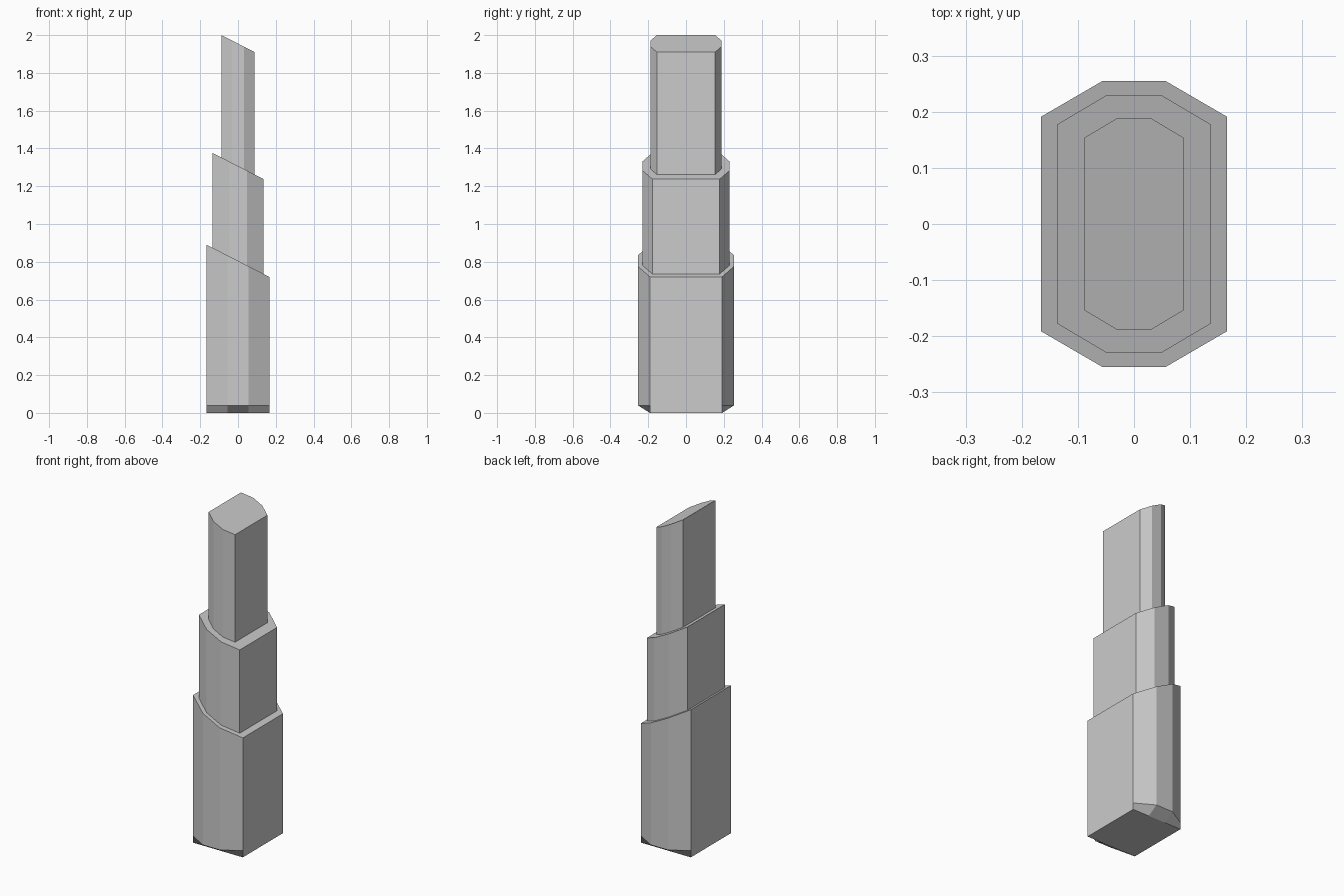
import bpy
import bmesh

if "Cube" in bpy.data.objects:
    bpy.data.objects.remove(bpy.data.objects["Cube"], do_unlink=True)

SLOPE = -0.512  # all roofs fall towards +x

# Half width, half of the narrow end, shoulder y, end y, roof height at x = 0
TIERS = [
    (0.166, 0.056, 0.191, 0.255, 0.805),
    (0.136, 0.048, 0.178, 0.23, 1.307),
    (0.088, 0.031, 0.154, 0.188, 1.955),
]


def octagon(bm, w, e, s, d, z, slope=0.0):
    """Ring of eight vertices, tilted along x by the slope."""
    pts = [(w, -s), (w, s), (e, d), (-e, d), (-w, s), (-w, -s), (-e, -d), (e, -d)]
    return [bm.verts.new((x, y, z + slope * x)) for x, y in pts]


def bridge(bm, low, high):
    n = len(low)
    for i in range(n):
        j = (i + 1) % n
        bm.faces.new((low[i], low[j], high[j], high[i]))


bm = bmesh.new()

# Rectangular foot flaring out to the lowest tier
w, e, s, d, _ = TIERS[0]
foot = octagon(bm, w, e, s, s, 0.0)
ring = octagon(bm, w, e, s, d, 0.04)
bm.faces.new(foot[::-1])
bridge(bm, foot, ring)

# Stacked tiers, each rising out of the sloping ledge below it
roof = None
for w, e, s, d, top in TIERS:
    if roof is not None:
        base = octagon(bm, w, e, s, d, roof, SLOPE)
        bridge(bm, ring, base)
        ring = base
    crown = octagon(bm, w, e, s, d, top, SLOPE)
    bridge(bm, ring, crown)
    ring, roof = crown, top
bm.faces.new(ring)

bmesh.ops.recalc_face_normals(bm, faces=bm.faces[:])
mesh = bpy.data.meshes.new("stepped_tower")
bm.to_mesh(mesh)
bm.free()

# Single plain grey
grey = bpy.data.materials.new("plain_grey")
grey.use_nodes = True
colour = (0.6, 0.6, 0.6, 1.0)
grey.diffuse_color = colour
grey.node_tree.nodes["Principled BSDF"].inputs["Base Color"].default_value = colour
mesh.materials.append(grey)

tower = bpy.data.objects.new("stepped_tower", mesh)
bpy.context.collection.objects.link(tower)
